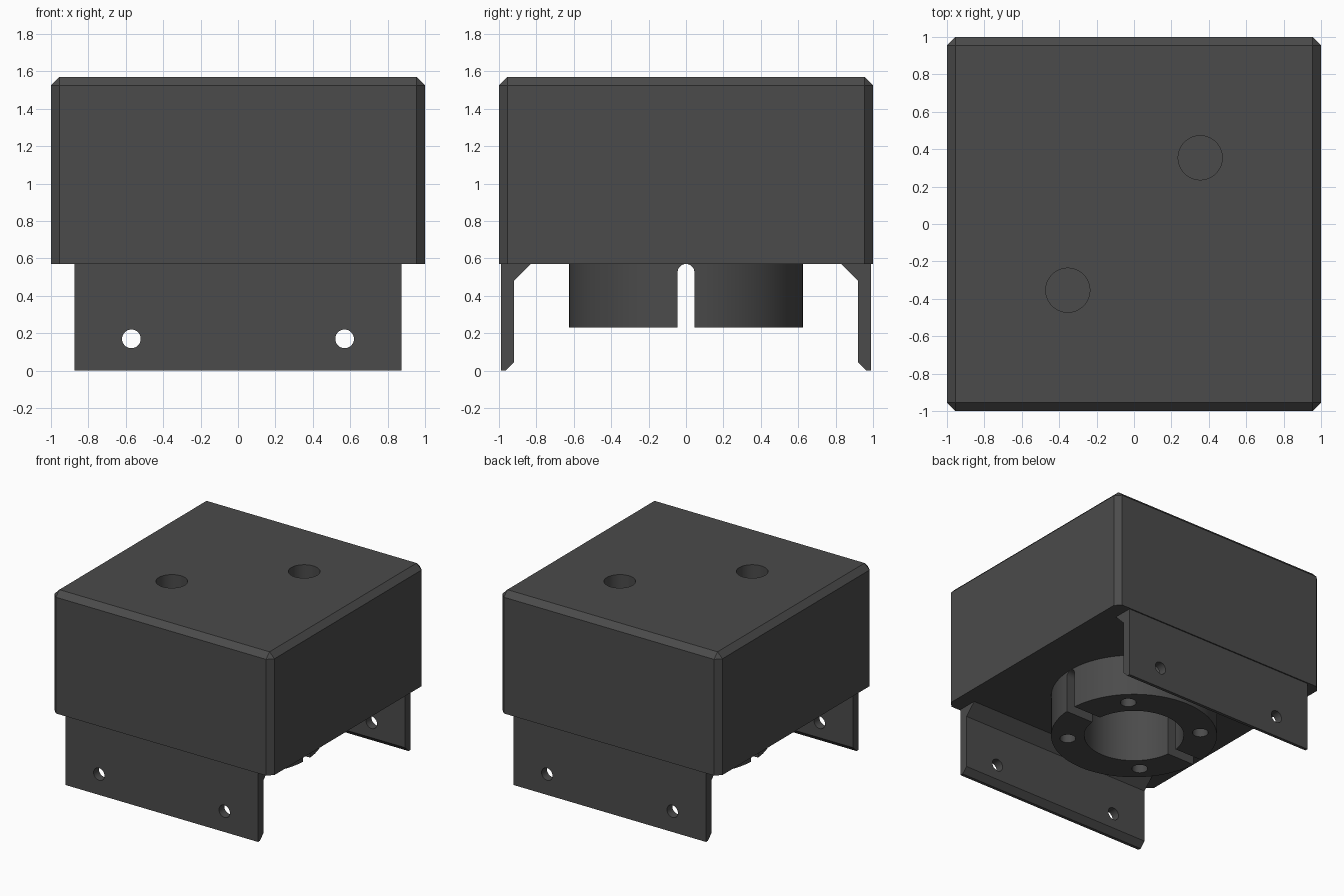
import bpy, bmesh, math
from mathutils import Matrix

if "Cube" in bpy.data.objects:
    bpy.data.objects.remove(bpy.data.objects["Cube"])

# Single dark plastic colour
grey = bpy.data.materials.new("dark_grey_plastic")
grey.diffuse_color = (0.07, 0.07, 0.07, 1)
grey.use_nodes = True
grey.node_tree.nodes["Principled BSDF"].inputs["Base Color"].default_value = grey.diffuse_color


def finish(bm, name):
    bmesh.ops.recalc_face_normals(bm, faces=bm.faces)
    mesh = bpy.data.meshes.new(name)
    bm.to_mesh(mesh)
    bm.free()
    mesh.materials.append(grey)
    ob = bpy.data.objects.new(name, mesh)
    bpy.context.collection.objects.link(ob)
    return ob


def box(name, x, y, z0, z1):
    bm = bmesh.new()
    bmesh.ops.create_cube(bm, size=1, matrix=Matrix.Translation((0, 0, (z0 + z1) / 2))
                          @ Matrix.Diagonal((2 * x, 2 * y, z1 - z0, 1)))
    return finish(bm, name)


def cylinder(name, r, length, centre, axis='Z', n=48):
    turn = {'Z': Matrix.Identity(4), 'X': Matrix.Rotation(math.pi / 2, 4, 'Y'),
            'Y': Matrix.Rotation(math.pi / 2, 4, 'X')}[axis]
    bm = bmesh.new()
    bmesh.ops.create_cone(bm, cap_ends=True, segments=n, radius1=r, radius2=r,
                          depth=length, matrix=Matrix.Translation(centre) @ turn)
    return finish(bm, name)


def cut(ob, cutters):
    for c in cutters:
        c.hide_render = True
        mod = ob.modifiers.new("cut", 'BOOLEAN')
        mod.operation = 'DIFFERENCE'
        mod.solver = 'EXACT'
        mod.object = c
        bpy.context.view_layer.objects.active = ob
        bpy.ops.object.modifier_apply(modifier=mod.name)


def smooth(ob):
    bpy.ops.object.select_all(action='DESELECT')
    ob.select_set(True)
    bpy.context.view_layer.objects.active = ob
    bpy.ops.object.shade_smooth_by_angle(angle=math.radians(30))


# Main block, chamfered on all edges except those underneath
body = box("main_block", 1, 1, 0.57, 1.57)
bm = bmesh.new()
bm.from_mesh(body.data)
edges = [e for e in bm.edges if max(v.co.z for v in e.verts) > 1]
bmesh.ops.bevel(bm, geom=edges, offset=0.045, segments=1, affect='EDGES')
bm.to_mesh(body.data)
bm.free()

# Collar under the block
collar = cylinder("round_collar", 0.625, 0.37, (0, 0, 0.415), n=96)

# Central bore, top sockets, collar slot and screw holes
bore = cylinder("bore_cutter", 0.375, 1.0, (0, 0, 0.65), n=72)
sockets = [cylinder("socket_cutter", 0.118, 0.8, (s * 0.354, s * 0.354, 1.57)) for s in (-1, 1)]
slot = [box("slot_cutter", 0.8, 0.045, 0.1, 0.525),
        cylinder("slot_end_cutter", 0.045, 1.6, (0, 0, 0.525), 'X', 32)]
screws = [cylinder("screw_cutter", 0.06, 0.4, (sx * 0.354, sy * 0.354, 0.35), n=32)
          for sx in (-1, 1) for sy in (-1, 1)]
cut(body, [bore] + sockets)
cut(collar, [bore] + slot + screws)

# Mounting flanges front and back, with a gusset at the root and a tapered tip
profile = [(0.99, 0), (0.965, 0), (0.92, 0.045), (0.92, 0.48), (0.83, 0.57),
           (0.83, 0.58), (0.99, 0.58)]
holes = [cylinder("flange_hole_cutter", 0.05, 2.4, (x, 0, 0.17), 'Y', 32) for x in (-0.57, 0.57)]
flanges = []
for side, name in ((-1, "front_flange"), (1, "back_flange")):
    bm = bmesh.new()
    face = bm.faces.new([bm.verts.new((-0.875, side * y, z)) for y, z in profile])
    ext = bmesh.ops.extrude_face_region(bm, geom=[face])
    new = [v for v in ext["geom"] if isinstance(v, bmesh.types.BMVert)]
    bmesh.ops.translate(bm, verts=new, vec=(1.75, 0, 0))
    flange = finish(bm, name)
    cut(flange, holes)
    flanges.append(flange)

for ob in [body, collar] + flanges:
    smooth(ob)

# Remove the cutting tools
for ob in [bore] + sockets + slot + screws + holes:
    bpy.data.objects.remove(ob)
